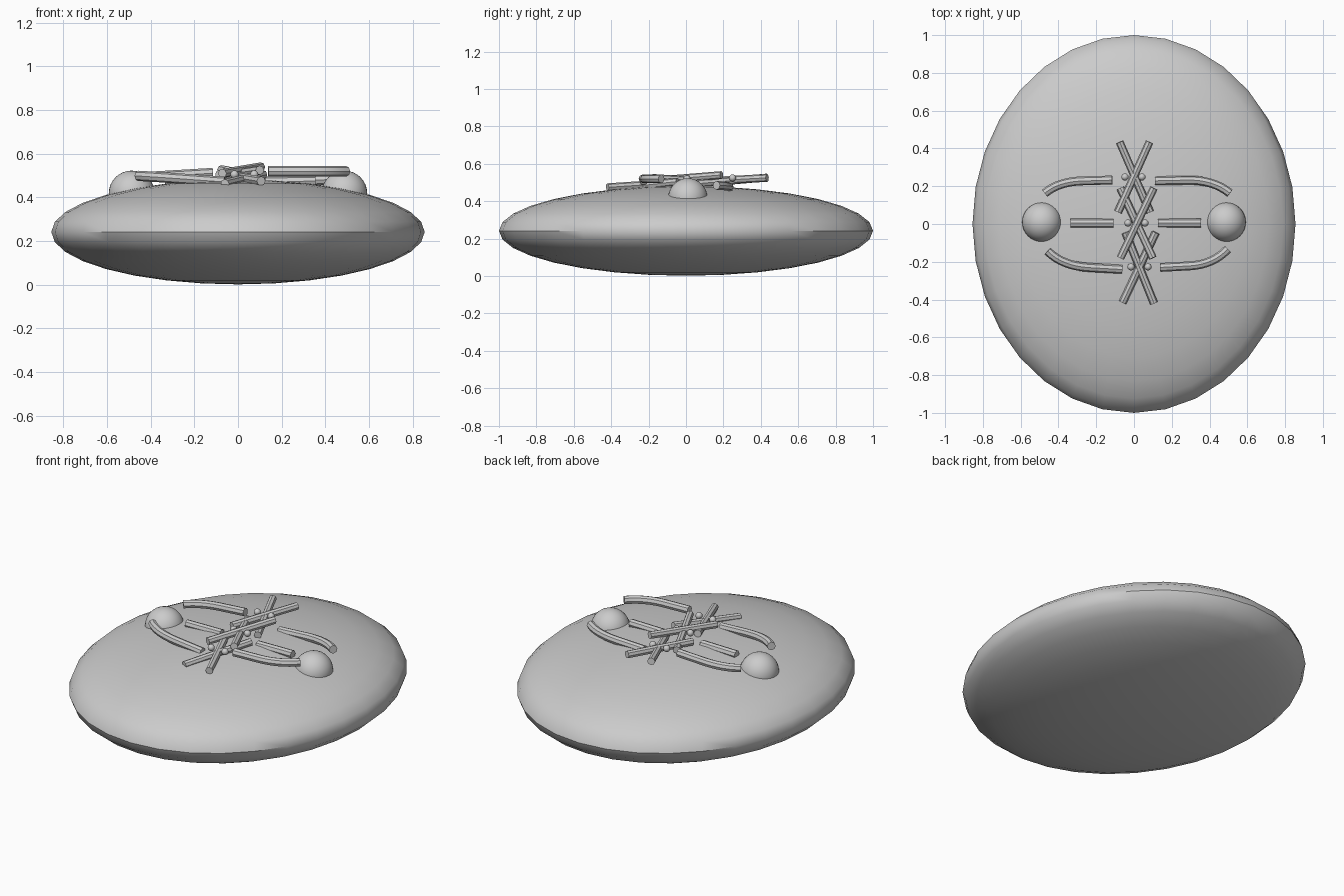
import bpy
from mathutils import Vector

if "Cube" in bpy.data.objects:
    bpy.data.objects.remove(bpy.data.objects["Cube"])

grey = bpy.data.materials.new("plain grey")
grey.diffuse_color = (0.6, 0.6, 0.6, 1)
grey.use_nodes = True
grey.node_tree.nodes["Principled BSDF"].inputs["Base Color"].default_value = grey.diffuse_color


def finish(ob, name):
    ob.name = name
    ob.data.materials.clear()
    ob.data.materials.append(grey)
    bpy.ops.object.select_all(action='DESELECT')
    ob.select_set(True)
    bpy.context.view_layer.objects.active = ob
    bpy.ops.object.shade_smooth_by_angle(angle=0.7)


def ball(name, loc, size, seg=32, rings=16):
    bpy.ops.mesh.primitive_uv_sphere_add(segments=seg, ring_count=rings, radius=1, location=loc)
    ob = bpy.context.object
    ob.scale = size
    bpy.ops.object.transform_apply(location=False, rotation=False, scale=True)
    finish(ob, name)


def tube(name, pts, radius):
    cu = bpy.data.curves.new(name, 'CURVE')
    cu.dimensions = '3D'
    cu.bevel_depth = radius
    cu.bevel_resolution = 2
    cu.use_fill_caps = True
    sp = cu.splines.new('POLY')
    sp.points.add(len(pts) - 1)
    for p, co in zip(sp.points, pts):
        p.co = (*co, 1)
    ob = bpy.data.objects.new(name, cu)
    bpy.context.collection.objects.link(ob)
    bpy.ops.object.select_all(action='DESELECT')
    ob.select_set(True)
    bpy.context.view_layer.objects.active = ob
    bpy.ops.object.convert(target='MESH')
    finish(bpy.context.object, name)


def bend(a, corner, b, n=8):
    # straight run from the inner end, then a rounded corner to the outer end
    a, c, b = Vector(a), Vector(corner), Vector(b)
    s = c.lerp(b, 0.45)
    arc = [a * (1 - t) ** 2 + c * 2 * t * (1 - t) + s * t * t for t in (i / n for i in range(n + 1))]
    return arc + [b]


# flattened body
ball("body", (0, 0, 0.242), (0.855, 1.0, 0.24))

# side domes and short straight bars
for side, x, x0, x1 in (("left", -0.487, -0.335, -0.108), ("right", 0.487, 0.127, 0.355)):
    ball(side + "_dome", (x, 0.01, 0.418), (0.105,) * 3)
    tube(side + "_short_bar", [(x0, 0.005, 0.472), (x1, 0.005, 0.475)], 0.024)

# curved arms: outer end, corner, inner end
arms = {
    "back_left_arm": ((-0.472, 0.163, 0.49), (-0.40, 0.225, 0.495), (-0.115, 0.233, 0.512)),
    "back_right_arm": ((0.508, 0.163, 0.485), (0.42, 0.235, 0.482), (0.112, 0.228, 0.467)),
    "front_left_arm": ((-0.458, -0.143, 0.499), (-0.38, -0.222, 0.495), (-0.063, -0.24, 0.472)),
    "front_right_arm": ((0.497, -0.132, 0.52), (0.42, -0.215, 0.52), (0.138, -0.23, 0.52)),
}
for name, path in arms.items():
    tube(name, bend(*path), 0.0235)

# three crossed pairs of bars
bars = [
    ((-0.076, 0.434, 0.527), (0.085, 0.063, 0.495)),
    ((0.082, 0.434, 0.525), (-0.085, 0.063, 0.505)),
    ((-0.072, 0.19, 0.50), (0.10, -0.18, 0.525)),
    ((0.105, 0.19, 0.54), (-0.072, -0.18, 0.51)),
    ((-0.045, -0.045, 0.50), (0.106, -0.42, 0.475)),
    ((0.115, -0.045, 0.505), (-0.06, -0.415, 0.463)),
]
for i, bar in enumerate(bars):
    tube(f"cross_bar_{i + 1}", bar, 0.021)

# small beads beside each crossing
for i, (x, y, z) in enumerate(((-0.003, 0.249, 0.525), (0.013, 0.005, 0.52), (0.029, -0.227, 0.505))):
    for s in (-1, 1):
        ball(f"bead_{i + 1}_{'left' if s < 0 else 'right'}", (x + s * 0.045, y, z), (0.019,) * 3, 16, 8)
